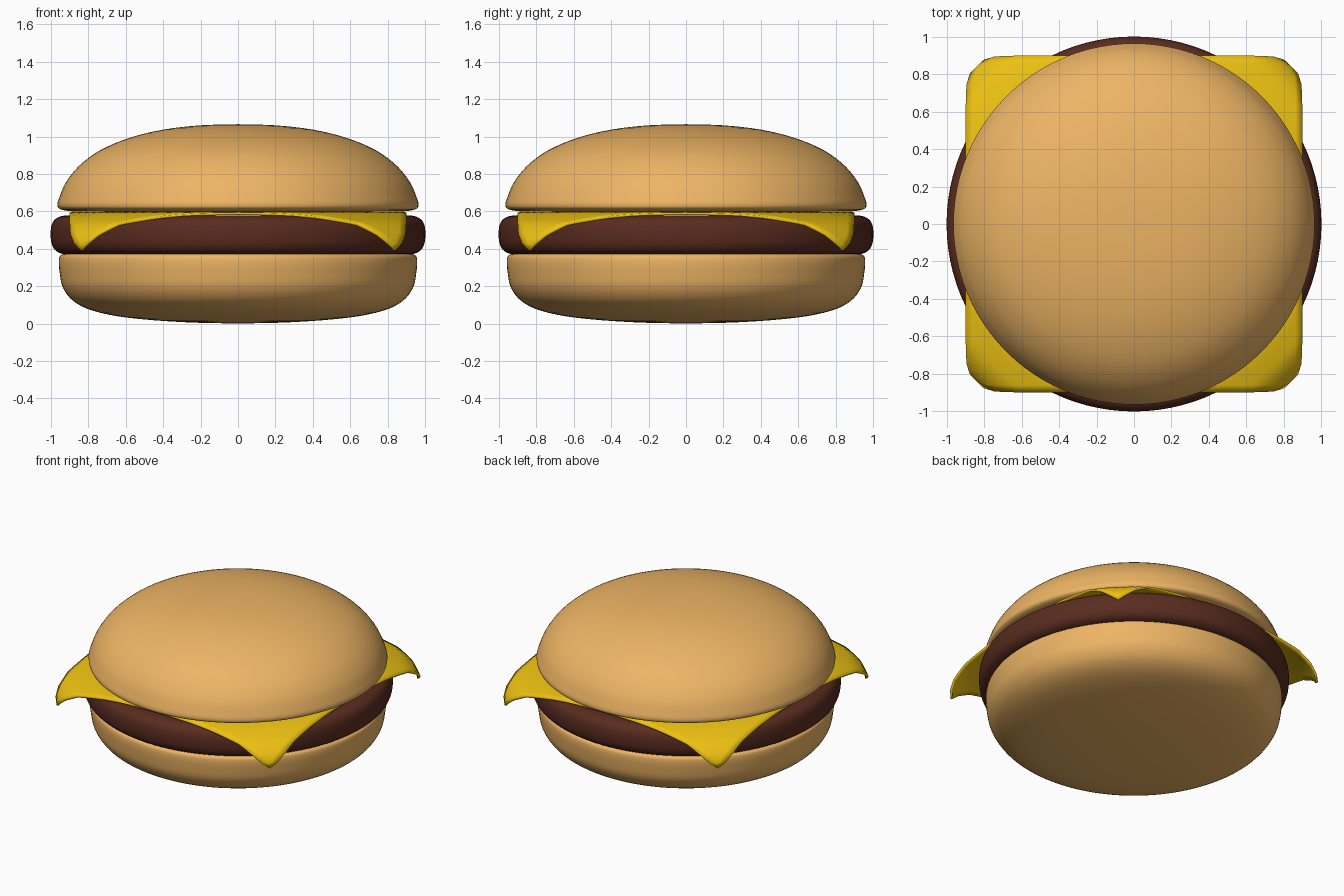
import bpy, bmesh, math
from mathutils import Vector

if "Cube" in bpy.data.objects:
    bpy.data.objects.remove(bpy.data.objects["Cube"])


def material(name, rgb):
    m = bpy.data.materials.new(name)
    m.diffuse_color = (*rgb, 1)
    m.use_nodes = True
    m.node_tree.nodes["Principled BSDF"].inputs["Base Color"].default_value = m.diffuse_color
    return m


def finish(bm, name, mat, angle=50):
    bmesh.ops.remove_doubles(bm, verts=bm.verts, dist=1e-4)
    bmesh.ops.recalc_face_normals(bm, faces=bm.faces)
    me = bpy.data.meshes.new(name)
    bm.to_mesh(me)
    bm.free()
    ob = bpy.data.objects.new(name, me)
    bpy.context.collection.objects.link(ob)
    me.materials.append(mat)
    bpy.ops.object.select_all(action='DESELECT')
    bpy.context.view_layer.objects.active = ob
    ob.select_set(True)
    bpy.ops.object.shade_smooth_by_angle(angle=math.radians(angle))
    return ob


def spline(pts, n=4):
    p = [Vector(q) for q in pts]
    out = []
    for i in range(len(p) - 1):
        a, b, c, d = p[max(i - 1, 0)], p[i], p[i + 1], p[min(i + 2, len(p) - 1)]
        # tangents scaled to segment length so uneven spacing never overshoots
        L = (c - b).length
        t1 = (c - a).normalized() * L
        t2 = (d - b).normalized() * L
        for k in range(n):
            t = k / n
            out.append(b * (2*t**3 - 3*t**2 + 1) + t1 * (t**3 - 2*t**2 + t)
                       + c * (3*t**2 - 2*t**3) + t2 * (t**3 - t**2))
    return out + [p[-1]]


def lathe(name, pts, mat):
    bm = bmesh.new()
    vs = [bm.verts.new((max(q.x, 0), 0, q.y)) for q in spline(pts)]
    es = [bm.edges.new(e) for e in zip(vs, vs[1:])]
    bmesh.ops.spin(bm, geom=vs + es, axis=(0, 0, 1), cent=(0, 0, 0),
                   angle=2 * math.pi, steps=96)
    return finish(bm, name, mat)


bun = material("bun", (0.85, 0.46, 0.13))
meat = material("meat", (0.10, 0.025, 0.014))
yellow = material("cheese", (0.85, 0.54, 0.006))

# Buns and patty: turned profiles (radius, height)
lathe("bottom_bun", [(0, 0), (0.3, 0.008), (0.6, 0.033), (0.78, 0.07), (0.88, 0.12),
                     (0.935, 0.19), (0.953, 0.27), (0.957, 0.35), (0.94, 0.37),
                     (0.9, 0.372), (0, 0.372)], bun)
lathe("patty", [(0, 0.37), (0.9, 0.37), (0.95, 0.376), (0.985, 0.402), (1, 0.445),
                (1, 0.51), (0.985, 0.55), (0.95, 0.573), (0.9, 0.578), (0, 0.578)], meat)
lathe("top_bun", [(0, 0.597), (0.85, 0.599), (0.94, 0.608), (0.965, 0.627), (0.955, 0.675),
                  (0.92, 0.755), (0.85, 0.843), (0.74, 0.925), (0.58, 0.993),
                  (0.4, 1.037), (0.2, 1.06), (0, 1.066)], bun)

# Cheese: square sheet draped over the patty (flat radius, draped radius, height)
DRAPE = [(0, 0, 0.597), (0.89, 0.89, 0.597), (0.98, 0.98, 0.578), (1.1, 1.1, 0.538),
         (1.17, 1.165, 0.48), (1.22, 1.19, 0.43), (1.28, 1.19, 0.385)]


def drape(x, y):
    r = math.hypot(x, y)
    for (a, ra, za), (b, rb, zb) in zip(DRAPE, DRAPE[1:]):
        if r <= b:
            t = (r - a) / (b - a)
            s = (ra + (rb - ra) * t) / r if r else 1
            return x * s, y * s, za + (zb - za) * t


bm = bmesh.new()
bmesh.ops.create_grid(bm, x_segments=48, y_segments=48, size=0.9)
for v in bm.verts:
    v.co = drape(v.co.x, v.co.y)
cheese = finish(bm, "cheese_slice", yellow)
if cheese.data.polygons[len(cheese.data.polygons) // 2].normal.z < 0:
    cheese.data.flip_normals()
mod = cheese.modifiers.new("thickness", 'SOLIDIFY')
mod.thickness = 0.014
mod.offset = -1
